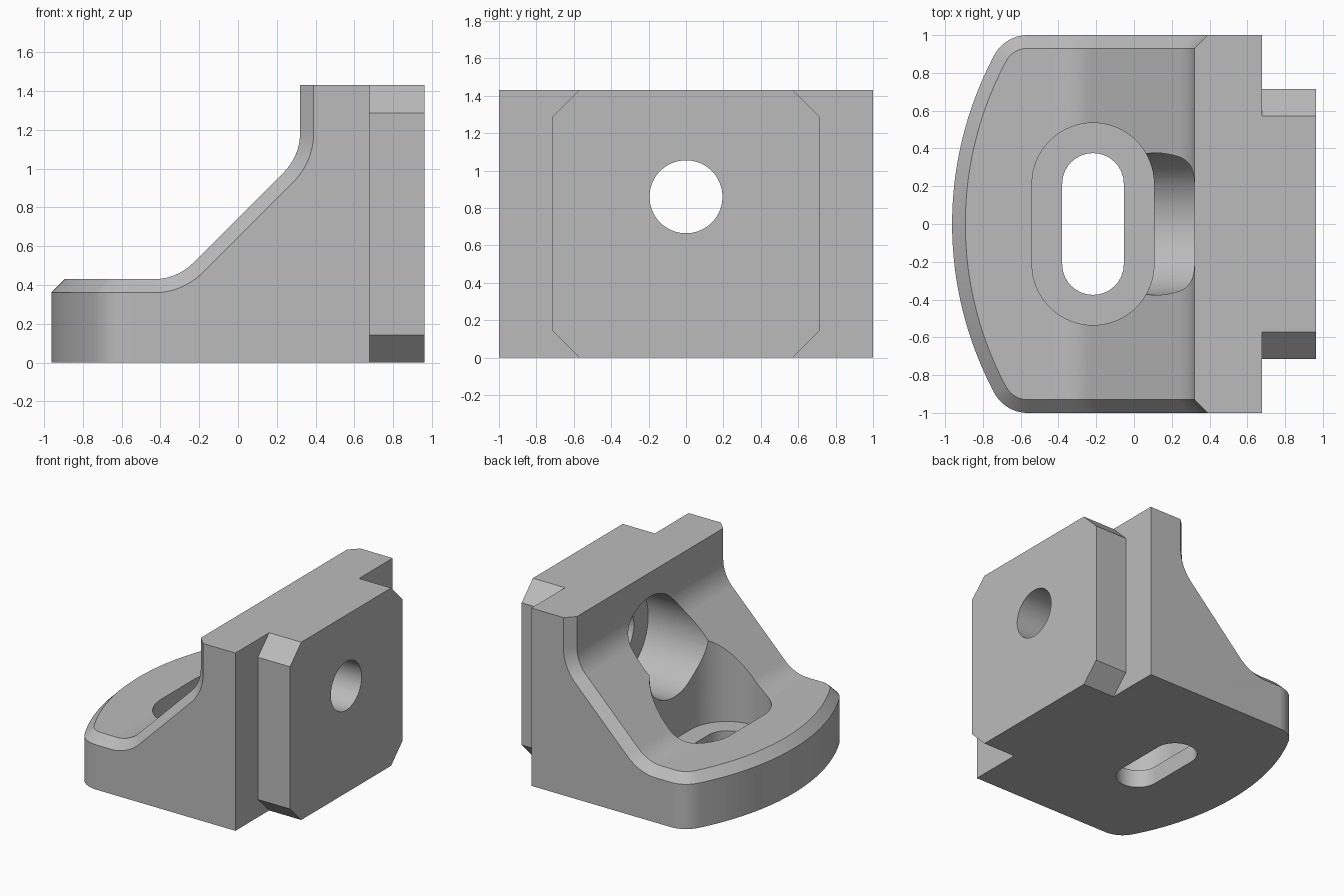
import bpy, bmesh
from math import sin, cos, pi, radians, asin
from mathutils import Vector

cube = bpy.data.objects.get("Cube")
if cube:
    bpy.data.objects.remove(cube, do_unlink=True)

# Main dimensions
NOSE, WALL, BACK, TAIL = -0.963, 0.32, 0.677, 0.963
BASE, TOP, CHAMFER = 0.43, 1.43, 0.07
SLOT_X, BORE_Z = -0.217, 0.86

steel = bpy.data.materials.new("light grey metal")
steel.use_nodes = True
GREY = (0.5, 0.5, 0.5, 1)
steel.diffuse_color = GREY
steel.node_tree.nodes["Principled BSDF"].inputs["Base Color"].default_value = GREY


def arc(cx, cy, r, a0, a1, n):
    """Points on an arc, angles in radians."""
    return [(cx + r * cos(a0 + (a1 - a0) * i / n),
             cy + r * sin(a0 + (a1 - a0) * i / n)) for i in range(n + 1)]


def finish(name, bm):
    bmesh.ops.recalc_face_normals(bm, faces=bm.faces)
    mesh = bpy.data.meshes.new(name)
    bm.to_mesh(mesh)
    bm.free()
    mesh.materials.append(steel)
    ob = bpy.data.objects.new(name, mesh)
    bpy.context.collection.objects.link(ob)
    return ob


def prism(name, outline, axis, lo, hi):
    """Extrude a 2D outline along x (outline is y, z) or z (outline is x, y)."""
    bm = bmesh.new()
    place = (lambda a, b: (lo, a, b)) if axis == "x" else (lambda a, b: (a, b, lo))
    face = bm.faces.new([bm.verts.new(place(*p)) for p in outline])
    new = bmesh.ops.extrude_face_region(bm, geom=[face])["geom"]
    shift = Vector((hi - lo, 0, 0)) if axis == "x" else Vector((0, 0, hi - lo))
    bmesh.ops.translate(bm, vec=shift,
                        verts=[v for v in new if isinstance(v, bmesh.types.BMVert)])
    return finish(name, bm)


def stadium(r, half):
    """Slot outline with round ends along y."""
    return arc(SLOT_X, half, r, 0, pi, 32) + arc(SLOT_X, -half, r, pi, 2 * pi, 32)


def circle(r):
    return arc(0, BORE_Z, r, 0, 2 * pi, 72)[:-1]


def make_body():
    # Curved nose in plan: large arc blended into the straight sides
    r, big, side_x = 0.2, 1.9, NOSE + 0.4
    blend = asin((1 - r) / (big - r))
    nose = (arc(side_x, 1 - r, r, pi / 2, pi - blend, 12)
            + arc(NOSE + big, 0, big, pi - blend, pi + blend, 48)[1:-1]
            + arc(side_x, r - 1, r, pi + blend, 1.5 * pi, 12))
    # Side profile: flat base, fillet, slope, fillet, upright wall
    fr, t = 0.286, 0.286 * (2 ** 0.5 - 1)
    slope = 0.745
    profile = (arc(BASE - slope - t, BASE + fr, fr, -pi / 2, -pi / 4, 12)
               + arc(WALL - fr, WALL + slope + t, fr, -pi / 4, 0, 12)
               + [(WALL, TOP)])
    bm = bmesh.new()
    add = lambda *co: bm.verts.new(co)
    low = [add(x, y, 0) for x, y in nose]
    high = [add(x, y, BASE) for x, y in nose]
    rows = [[add(x, y, z) for x, z in profile] for y in (1, -1)]
    feet = [add(BACK, y, 0) for y in (1, -1)]
    heads = [add(BACK, y, TOP) for y in (1, -1)]
    for i in range(len(nose) - 1):
        bm.faces.new((low[i], low[i + 1], high[i + 1], high[i]))
    for i in range(len(profile) - 1):
        bm.faces.new((rows[0][i], rows[0][i + 1], rows[1][i + 1], rows[1][i]))
    bm.faces.new(low + [feet[1], feet[0]])
    bm.faces.new(high + [rows[1][0], rows[0][0]])
    bm.faces.new((rows[0][-1], rows[1][-1], heads[1], heads[0]))
    bm.faces.new((feet[0], feet[1], heads[1], heads[0]))
    for k, end in ((0, 0), (1, -1)):
        bm.faces.new([low[end], high[end]] + rows[k] + [heads[k], feet[k]])
    bmesh.ops.recalc_face_normals(bm, faces=bm.faces)
    # Chamfer the whole upper rim, from wall top around the nose and back
    rim_chain = rows[0][::-1] + high + rows[1]
    rim = [bm.edges.get((a, b)) for a, b in zip(rim_chain, rim_chain[1:])]
    bmesh.ops.bevel(bm, geom=rim, offset=CHAMFER, offset_type="OFFSET",
                    segments=1, affect="EDGES", clamp_overlap=False, loop_slide=True)
    return finish("angle_bracket", bm)


bracket = make_body()

# Rear tongue: plate with chamfered corners
w, c = 0.714, 0.143
tongue = prism("rear_tongue",
               [(-w, c), (c - w, 0), (w - c, 0), (w, c),
                (w, TOP - c), (w - c, TOP), (c - w, TOP), (-w, TOP - c)],
               "x", BACK - 0.02, TAIL)

# Cutters: base slot and its recess, bolt hole and its recess
tools = [(tongue, "UNION"),
         (prism("slot_recess", stadium(0.323, 0.212), "z", 0.143, 2), "DIFFERENCE"),
         (prism("base_slot", stadium(0.163, 0.212), "z", -0.2, 0.3), "DIFFERENCE"),
         (prism("bolt_recess", circle(0.376), "x", -0.5, 0.6), "DIFFERENCE"),
         (prism("bolt_hole", circle(0.195), "x", 0.4, 1.2), "DIFFERENCE")]

bpy.context.view_layer.objects.active = bracket
for tool, operation in tools:
    mod = bracket.modifiers.new(tool.name, "BOOLEAN")
    mod.object, mod.operation, mod.solver = tool, operation, "EXACT"
    bpy.ops.object.modifier_apply(modifier=mod.name)
    bpy.data.objects.remove(tool, do_unlink=True)

# Smooth the fillets and bores, keep the machined edges sharp
bpy.ops.object.select_all(action="DESELECT")
bracket.select_set(True)
bpy.ops.object.shade_smooth_by_angle(angle=radians(25))
normals = bracket.modifiers.new("even_normals", "WEIGHTED_NORMAL")
normals.keep_sharp = True
